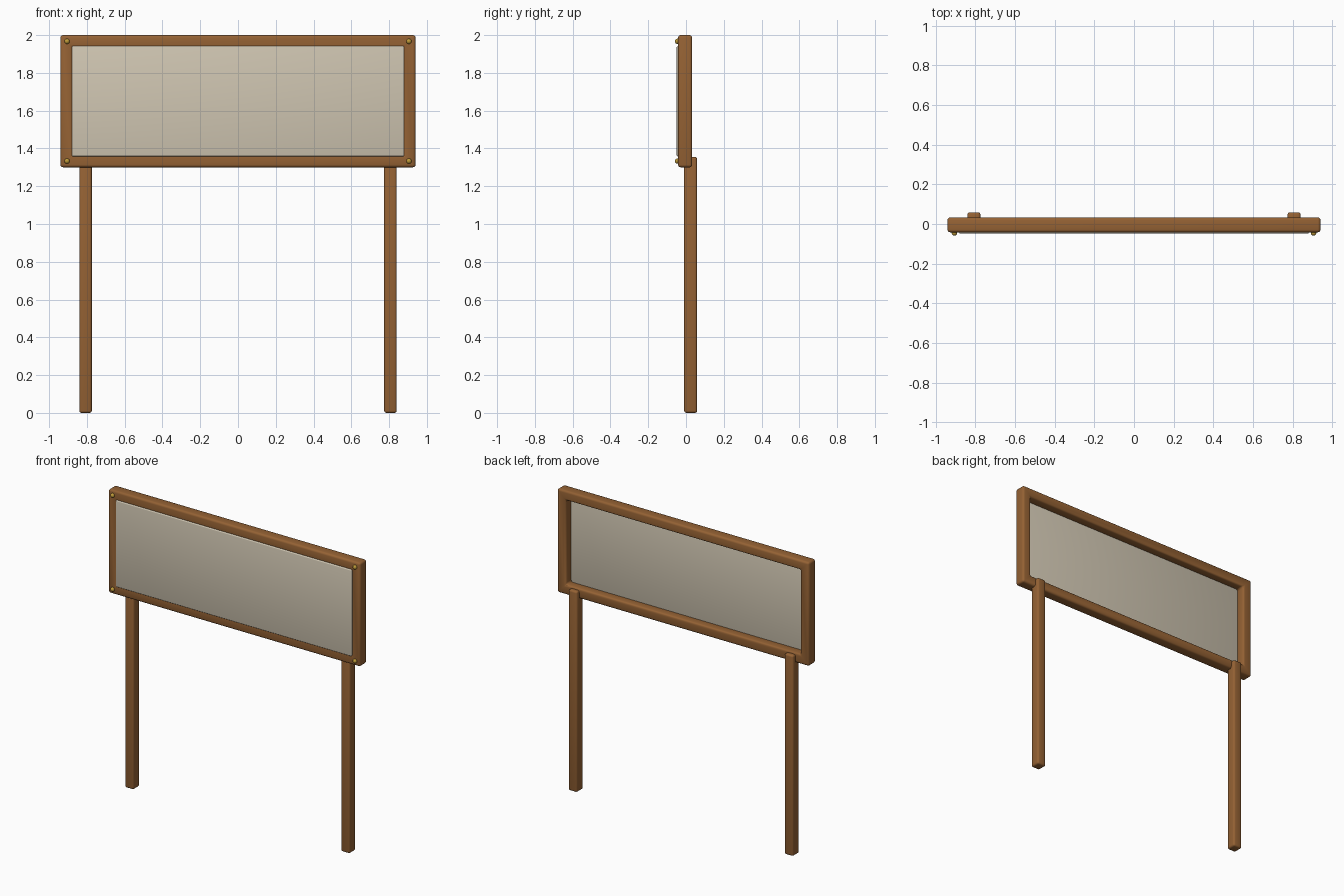
import bpy
import bmesh

cube = bpy.data.objects.get("Cube")
if cube:
    bpy.data.objects.remove(cube, do_unlink=True)


def material(name, rgb):
    mat = bpy.data.materials.new(name)
    mat.use_nodes = True
    mat.diffuse_color = (*rgb, 1)
    mat.node_tree.nodes["Principled BSDF"].inputs["Base Color"].default_value = (*rgb, 1)
    return mat


wood = material("brown wood", (0.30, 0.122, 0.034))
canvas = material("beige board", (0.63, 0.565, 0.445))
brass = material("brass", (0.51, 0.32, 0.04))


def finish(bm, name, mat, bevel=0, segments=3):
    """Turn a bmesh into a bevelled, smooth shaded object."""
    bmesh.ops.recalc_face_normals(bm, faces=bm.faces)
    if bevel:
        sharp = [e for e in bm.edges if e.calc_face_angle(0) > 0.5]
        bmesh.ops.bevel(bm, geom=sharp, offset=bevel, segments=segments,
                        profile=0.5, affect='EDGES', clamp_overlap=True)
    mesh = bpy.data.meshes.new(name)
    bm.to_mesh(mesh)
    bm.free()
    mesh.materials.append(mat)
    obj = bpy.data.objects.new(name, mesh)
    bpy.context.collection.objects.link(obj)
    bpy.ops.object.select_all(action='DESELECT')
    obj.select_set(True)
    bpy.context.view_layer.objects.active = obj
    bpy.ops.object.shade_smooth_by_angle(angle=0.6)
    return obj


def box(name, low, high, mat, bevel):
    bm = bmesh.new()
    bmesh.ops.create_cube(bm, size=1)
    for v in bm.verts:
        v.co = [(a + b) / 2 + c * (b - a) for a, b, c in zip(low, high, v.co)]
    return finish(bm, name, mat, bevel)


# Picture-style frame with mitred corners
half_w, bottom, top, bar = 0.94, 1.30, 2.0, 0.065
front, back = -0.042, 0.033
bm = bmesh.new()
rings = []
for inset, y in ((0, front), (bar, front), (bar, back), (0, back)):
    x, z0, z1 = half_w - inset, bottom + inset, top - inset
    rings.append([bm.verts.new((px, y, pz))
                  for px, pz in ((-x, z0), (x, z0), (x, z1), (-x, z1))])
for i in range(4):
    a, b = rings[i], rings[(i + 1) % 4]
    for j in range(4):
        k = (j + 1) % 4
        bm.faces.new((a[j], a[k], b[k], b[j]))
finish(bm, "frame", wood, 0.014)

# Thin board set into the front of the frame
box("board", (-0.88, -0.049, 1.358), (0.88, -0.025, 1.942), canvas, 0.006)

for side, name in ((-1, "right"), (1, "left")):
    # Post behind the lower rail
    cx = side * 0.807
    box(name + "_post", (cx - 0.033, -0.01, 0), (cx + 0.033, 0.059, 1.355), wood, 0.012)
    # Round corner studs
    for z, level in ((1.333, "lower"), (1.967, "upper")):
        bm = bmesh.new()
        bmesh.ops.create_uvsphere(bm, u_segments=16, v_segments=10, radius=0.014)
        bmesh.ops.translate(bm, verts=bm.verts, vec=(side * 0.905, -0.045, z))
        finish(bm, f"{name}_{level}_stud", brass)
